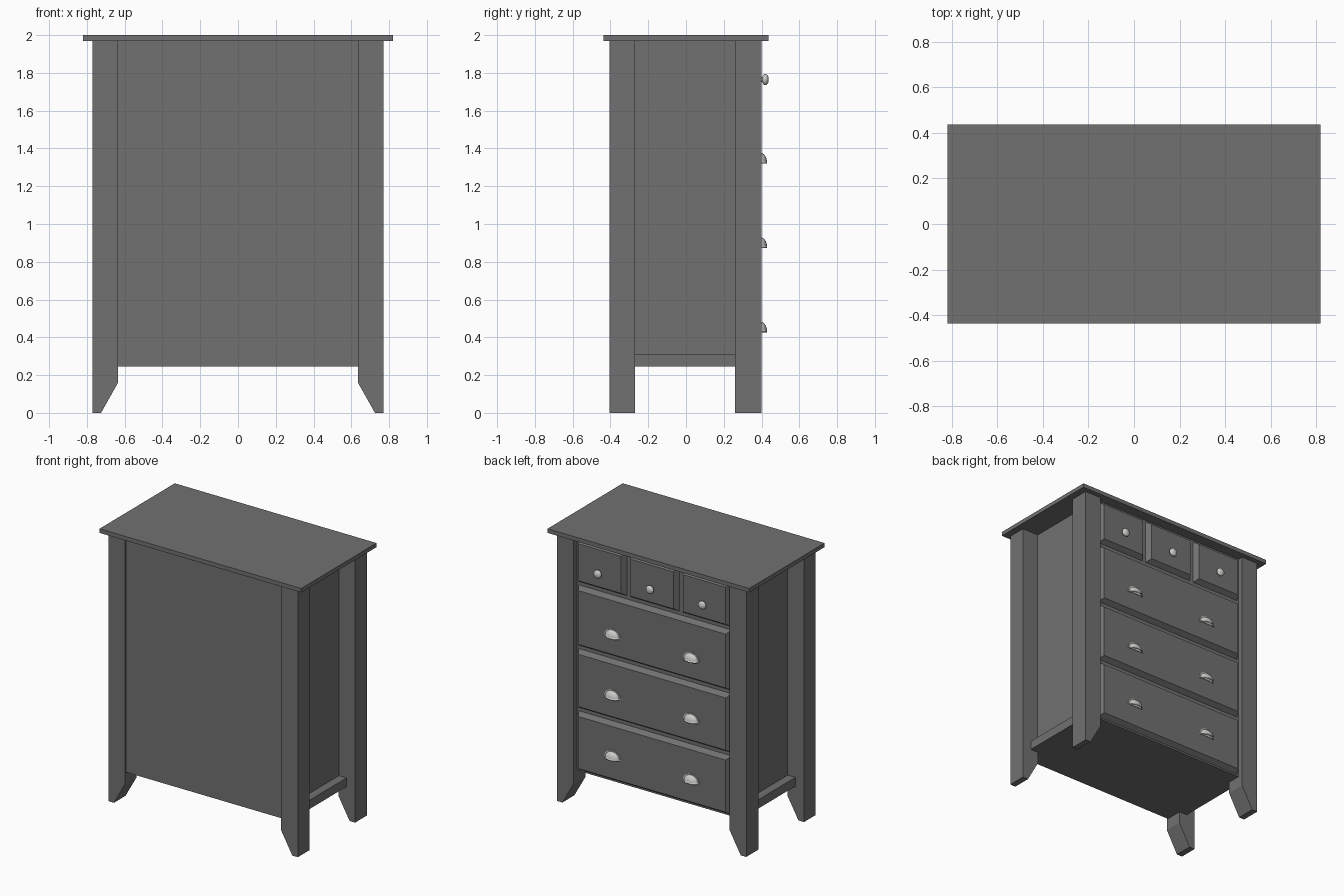
import bpy
import bmesh
from mathutils import Matrix, Vector

cube = bpy.data.objects.get("Cube")
if cube:
    bpy.data.objects.remove(cube, do_unlink=True)


def material(name, colour, metallic=0.0):
    mat = bpy.data.materials.new(name)
    mat.use_nodes = True
    mat.diffuse_color = colour
    bsdf = mat.node_tree.nodes["Principled BSDF"]
    bsdf.inputs["Base Color"].default_value = colour
    bsdf.inputs["Roughness"].default_value = 0.6
    return mat


grey = material("grey paint", (0.165, 0.165, 0.165, 1))
nickel = material("pale nickel", (0.6, 0.6, 0.58, 1))


def finish(bm, name, mat, smooth=False):
    bmesh.ops.recalc_face_normals(bm, faces=bm.faces)
    mesh = bpy.data.meshes.new(name)
    bm.to_mesh(mesh)
    bm.free()
    obj = bpy.data.objects.new(name, mesh)
    bpy.context.collection.objects.link(obj)
    mesh.materials.append(mat)
    if smooth:
        for face in mesh.polygons:
            face.use_smooth = True
    return obj


def box(name, x, y, z, chamfer=0.0):
    """Box from (min, max) ranges; chamfer slopes the edges of its +y face."""
    size = Vector((x[1] - x[0], y[1] - y[0], z[1] - z[0]))
    centre = Vector((sum(x) / 2, sum(y) / 2, sum(z) / 2))
    bm = bmesh.new()
    bmesh.ops.create_cube(bm, size=1)
    for v in bm.verts:
        shrink = 2 * chamfer if v.co.y > 0 else 0
        v.co = centre + Vector((v.co.x * (size.x - shrink), v.co.y * size.y,
                                v.co.z * (size.z - shrink)))
    return finish(bm, name, grey)


def leg(name, side, y):
    """Square post whose foot tapers on the inner side."""
    profile = [(0.77, 0), (0.77, 1.97), (0.635, 1.97), (0.635, 0.16), (0.725, 0)]
    bm = bmesh.new()
    face = bm.faces.new([bm.verts.new((side * px, y[0], pz)) for px, pz in profile])
    new = bmesh.ops.extrude_face_region(bm, geom=[face])["geom"]
    bmesh.ops.translate(bm, vec=(0, y[1] - y[0], 0),
                        verts=[g for g in new if isinstance(g, bmesh.types.BMVert)])
    finish(bm, name, grey)


def ellipsoid(centre, radii):
    bm = bmesh.new()
    bmesh.ops.create_uvsphere(bm, u_segments=24, v_segments=16, radius=1)
    bmesh.ops.transform(bm, verts=bm.verts, matrix=Matrix.Translation(centre)
                        @ Matrix.Diagonal((*radii, 1)))
    return bm


def knob(name, x, z):
    finish(ellipsoid((x, 0.42, z), (0.03, 0.018, 0.03)), name, nickel, True)
    bm = bmesh.new()
    bmesh.ops.create_cone(bm, cap_ends=True, segments=16, radius1=0.012, radius2=0.012,
                          depth=0.03, matrix=Matrix.Translation((x, 0.402, z))
                          @ Matrix.Rotation(1.5708, 4, "X"))
    finish(bm, name + "_stem", nickel)


def cup_pull(name, x, z):
    """Hollow quarter shell, open below, with a thin flange behind it."""
    bm = ellipsoid((x, FACE, z), (0.057, 0.034, 0.05))
    for normal in ((0, 1, 0), (0, 0, 1)):
        bmesh.ops.bisect_plane(bm, geom=bm.verts[:] + bm.edges[:] + bm.faces[:],
                               plane_co=(x, FACE, z), plane_no=normal, clear_inner=True)
    shell = finish(bm, name, nickel, True)
    wall = shell.modifiers.new("wall", "SOLIDIFY")
    wall.thickness = 0.006
    wall.offset = -1
    bm = bmesh.new()
    bmesh.ops.create_cone(bm, cap_ends=True, segments=32, radius1=0.066, radius2=0.066,
                          depth=0.008, matrix=Matrix.Translation((x, FACE, z))
                          @ Matrix.Diagonal((1, 1, 0.86, 1))
                          @ Matrix.Rotation(1.5708, 4, "X"))
    cut = bmesh.ops.bisect_plane(bm, geom=bm.verts[:] + bm.edges[:] + bm.faces[:],
                                 plane_co=(x, FACE, z), plane_no=(0, 0, 1), clear_inner=True)
    bmesh.ops.edgeloop_fill(bm, edges=[e for e in cut["geom_cut"]
                                       if isinstance(e, bmesh.types.BMEdge)])
    finish(bm, name + "_flange", nickel)


FACE = 0.395     # plane of the drawer fronts
BASE = 0.36      # plane of the carcass behind them
GAP = 0.006
CHAMFER = 0.03

# Top board and carcass
box("top_board", (-0.82, 0.82), (-0.437, 0.437), (1.97, 2.0))
box("carcass", (-0.638, 0.638), (-0.395, BASE), (0.245, 1.97))

# Legs and lower side rails
for side, label in ((1, "left"), (-1, "right")):
    leg(f"{label}_plain_side_leg", side, (-0.405, -0.27))
    leg(f"{label}_drawer_side_leg", side, (0.26, 0.40))
    box(f"{label}_side_rail", sorted((side * 0.63, side * 0.70)), (-0.27, 0.26),
        (0.245, 0.31))

# Three wide drawers with two cup pulls each
levels = [0.245, 0.70, 1.157, 1.625]
for i, (low, high) in enumerate(zip(levels, levels[1:])):
    box(f"wide_drawer_{i + 1}", (-0.635 + GAP, 0.635 - GAP), (BASE - 0.01, FACE),
        (low + GAP, high - GAP), CHAMFER)
    for side, label in ((1, "left"), (-1, "right")):
        cup_pull(f"{label}_cup_pull_{i + 1}", side * 0.32, 0.432 + 0.447 * i)

# Three small drawers with a knob each
for i in range(3):
    x = (i - 1) * 0.425
    box(f"small_drawer_{i + 1}", (x - 0.21 + GAP, x + 0.21 - GAP), (BASE - 0.01, FACE),
        (1.625 + GAP, 1.97 - GAP), CHAMFER)
    knob(f"knob_{i + 1}", x, 1.765)
